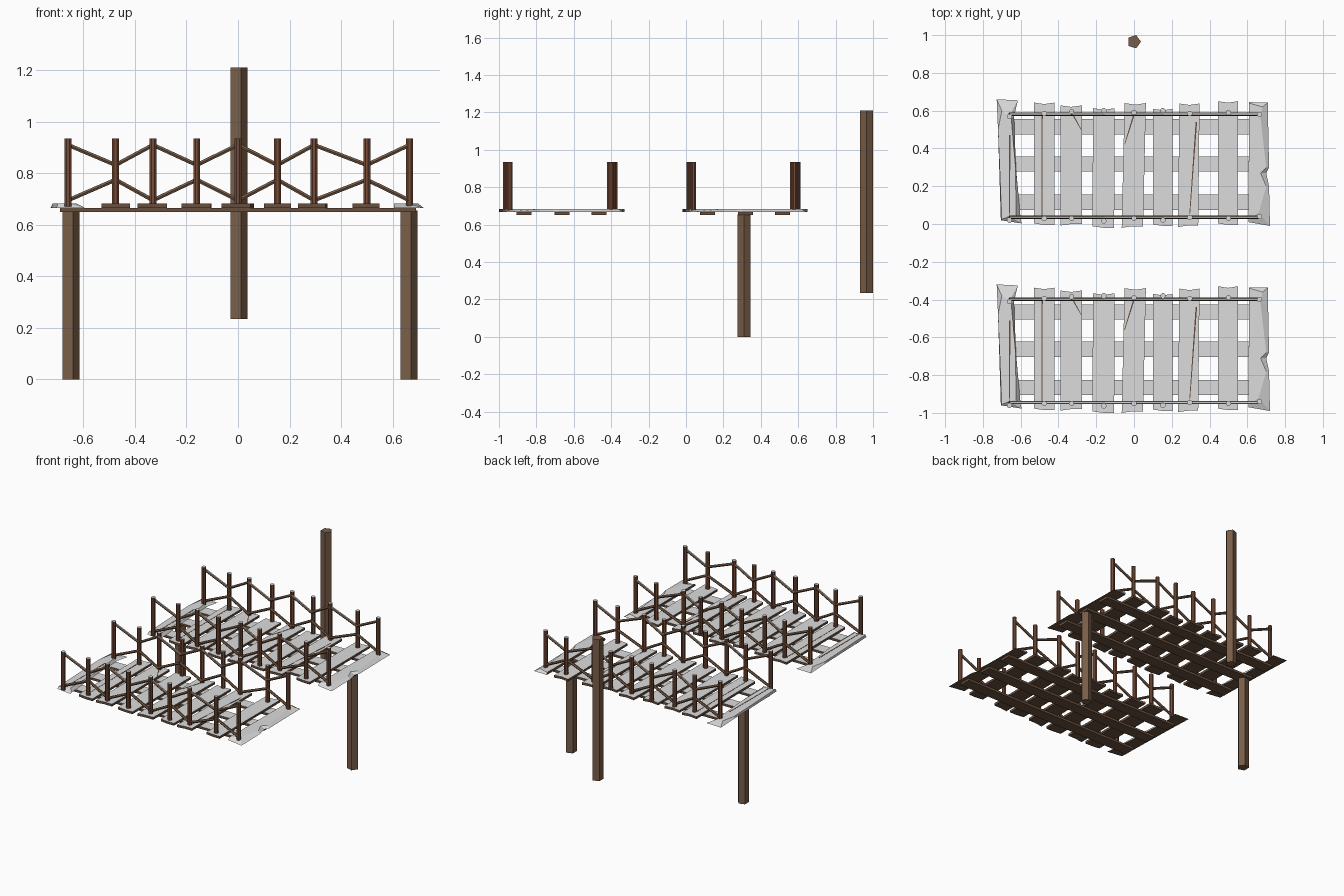
import bpy, bmesh, math
from mathutils import Vector

if "Cube" in bpy.data.objects:
    bpy.data.objects.remove(bpy.data.objects["Cube"], do_unlink=True)


def material(name, colour):
    mat = bpy.data.materials.new(name)
    mat.use_nodes = True
    mat.diffuse_color = (*colour, 1)
    mat.node_tree.nodes["Principled BSDF"].inputs["Base Color"].default_value = (*colour, 1)
    return mat


SNOW = material("pale snow", (0.72, 0.72, 0.72))
TIMBER = material("timber brown", (0.19, 0.11, 0.065))
REDWOOD = material("reddish brown", (0.19, 0.075, 0.04))
PLANK = material("plank brown", (0.14, 0.08, 0.05))

DECK_LOW, DECK_TOP = 0.666, 0.682
SECTIONS = {"back": 0.0, "front": -0.98}


def finish(bm, name, wood, snow_above=None):
    """Make the object; faces that point up enough carry the snow colour."""
    bmesh.ops.recalc_face_normals(bm, faces=bm.faces)
    mesh = bpy.data.meshes.new(name)
    mesh.materials.append(wood)
    if snow_above is not None:
        mesh.materials.append(SNOW)
        bm.normal_update()
        for face in bm.faces:
            face.material_index = int(face.normal.z > snow_above)
    bm.to_mesh(mesh)
    bm.free()
    obj = bpy.data.objects.new(name, mesh)
    bpy.context.collection.objects.link(obj)
    return obj


def loft(bm, lower, upper, low_z, top_z):
    """Closed solid between two outlines with equal point counts."""
    a = [bm.verts.new((x, y, low_z)) for x, y in lower]
    b = [bm.verts.new((x, y, top_z)) for x, y in upper]
    bm.faces.new(a[::-1])
    bm.faces.new(b)
    for i in range(len(a)):
        j = (i + 1) % len(a)
        bm.faces.new((a[i], a[j], b[j], b[i]))


def rod(bm, start, end, radius, sides, phase=0.0):
    """Closed prism between two points."""
    start, end = Vector(start), Vector(end)
    axis = (end - start).normalized()
    side = Vector((1, 0, 0)) if abs(axis.z) > 0.9 else Vector((0, 1, 0))
    other = axis.cross(side)
    rings = []
    for centre in (start, end):
        ring = []
        for i in range(sides):
            t = phase + math.tau * i / sides
            ring.append(bm.verts.new(centre + radius * (side * math.cos(t) + other * math.sin(t))))
        rings.append(ring)
    bm.faces.new(rings[0][::-1])
    bm.faces.new(rings[1])
    for i in range(sides):
        j = (i + 1) % sides
        bm.faces.new((rings[0][i], rings[0][j], rings[1][j], rings[1][i]))


# Five-sided support posts
for name, x, y, low, high in (("right_support", -0.652, 0.31, 0, 0.655),
                              ("left_support", 0.66, 0.31, 0, 0.655),
                              ("tall_back_post", 0, 0.965, 0.235, 1.21)):
    bm = bmesh.new()
    rod(bm, (x, y, low), (x, y, high), 0.037, 5)
    finish(bm, name, TIMBER)

# Inner planks: left and right edge at the front, sideways lean, front end, back end
INNER = [(-0.53, -0.42, 0.0, -0.005, 0.643), (-0.39, -0.275, 0.0, 0.0, 0.628),
         (-0.22, -0.105, 0.003, -0.02, 0.613), (-0.065, 0.048, 0.015, -0.012, 0.64),
         (0.1, 0.205, 0.0, -0.01, 0.61), (0.233, 0.34, 0.007, -0.008, 0.638),
         (0.445, 0.55, 0.0, -0.005, 0.65)]

# Worn end planks: a full lower outline and a chamfered upper one
RIGHT_LOW = [(-0.705, 0.02), (-0.595, 0.003), (-0.6, 0.025), (-0.625, 0.3),
             (-0.635, 0.57), (-0.615, 0.655), (-0.727, 0.66), (-0.72, 0.5)]
RIGHT_TOP = [(-0.7, 0.025), (-0.66, 0.04), (-0.625, 0.05), (-0.627, 0.3),
             (-0.65, 0.56), (-0.66, 0.57), (-0.7, 0.6), (-0.72, 0.5)]
LEFT_LOW = [(0.605, 0.01), (0.72, -0.01), (0.715, 0.2), (0.7, 0.27),
            (0.715, 0.3), (0.71, 0.55), (0.71, 0.643), (0.61, 0.645)]
LEFT_TOP = [(0.605, 0.02), (0.66, 0.06), (0.7, 0.2), (0.67, 0.27),
            (0.7, 0.3), (0.67, 0.56), (0.68, 0.62), (0.61, 0.64)]

# Narrow splits in the plank tops: front point, back point
SPLITS = [((-0.66, 0.04), (-0.657, 0.47)), ((-0.487, 0.04), (-0.487, 0.58)),
          ((0.295, 0.05), (0.33, 0.54)), ((-0.05, 0.42), (0.0, 0.58)),
          ((-0.28, 0.5), (-0.33, 0.59))]

# Railing posts: x, front y, back y
POSTS = [(-0.66, 0.02, 0.57), (-0.475, 0.03, 0.585), (-0.33, 0.03, 0.595),
         (-0.16, 0.016, 0.6), (0, 0.03, 0.59), (0.153, 0.02, 0.6),
         (0.295, 0.035, 0.585), (0.5, 0.03, 0.59), (0.665, 0.04, 0.58)]

for section, shift in SECTIONS.items():
    parts = []

    # Three long stringers under the deck
    bm = bmesh.new()
    for y in (0.115, 0.317, 0.515):
        box = [(-0.69, y - 0.04), (0.69, y - 0.04), (0.69, y + 0.04), (-0.69, y + 0.04)]
        loft(bm, box, box, 0.65, DECK_LOW)
    parts.append(finish(bm, section + "_stringers", PLANK, 0.5))

    # Inner planks with slightly ragged ends
    bm = bmesh.new()
    for i, (x0, x1, lean, front, back) in enumerate(INNER):
        mid, rag = (x0 + x1) / 2, 0.008 * (-1) ** i
        outline = [(x0, front + rag), (mid, front), (x1, front),
                   (x1 + lean, back), (mid + lean, back - abs(rag)), (x0 + lean, back)]
        loft(bm, outline, outline, DECK_LOW, DECK_TOP)
    parts.append(finish(bm, section + "_planks", PLANK, 0.5))

    # Chamfered planks at both ends
    bm = bmesh.new()
    loft(bm, RIGHT_LOW, RIGHT_TOP, DECK_LOW, DECK_TOP)
    loft(bm, LEFT_LOW, LEFT_TOP, DECK_LOW, DECK_TOP)
    parts.append(finish(bm, section + "_end_planks", PLANK, 0.1))

    # Splits as thin slivers
    bm = bmesh.new()
    for (x0, y0), (x1, y1) in SPLITS:
        sliver = [(x0 - 0.002, y0), (x0 + 0.002, y0), (x1 + 0.004, y1), (x1 - 0.004, y1)]
        loft(bm, sliver, sliver, DECK_TOP - 0.002, DECK_TOP + 0.001)
    parts.append(finish(bm, section + "_plank_splits", PLANK))

    # Railing posts with snowy tops
    bm = bmesh.new()
    for x, front, back in POSTS:
        for y in (front, back):
            rod(bm, (x, y, DECK_LOW + 0.005), (x, y, 0.935), 0.0145, 8, math.pi / 8)
    parts.append(finish(bm, section + "_railing_posts", REDWOOD, 0.5))

    # Zigzag rails: the upper dips where the lower rises
    for level, ends, middle, snow in (("upper", 0.91, 0.832, 0.5), ("lower", 0.695, 0.775, None)):
        bm = bmesh.new()
        for y in (0.035, 0.582):
            points = [(p[0], y, middle if i % 2 else ends) for i, p in enumerate(POSTS)]
            for start, end in zip(points, points[1:]):
                rod(bm, start, end, 0.009, 6)
        parts.append(finish(bm, f"{section}_{level}_rails", TIMBER, snow))

    for obj in parts:
        obj.location.y = shift
